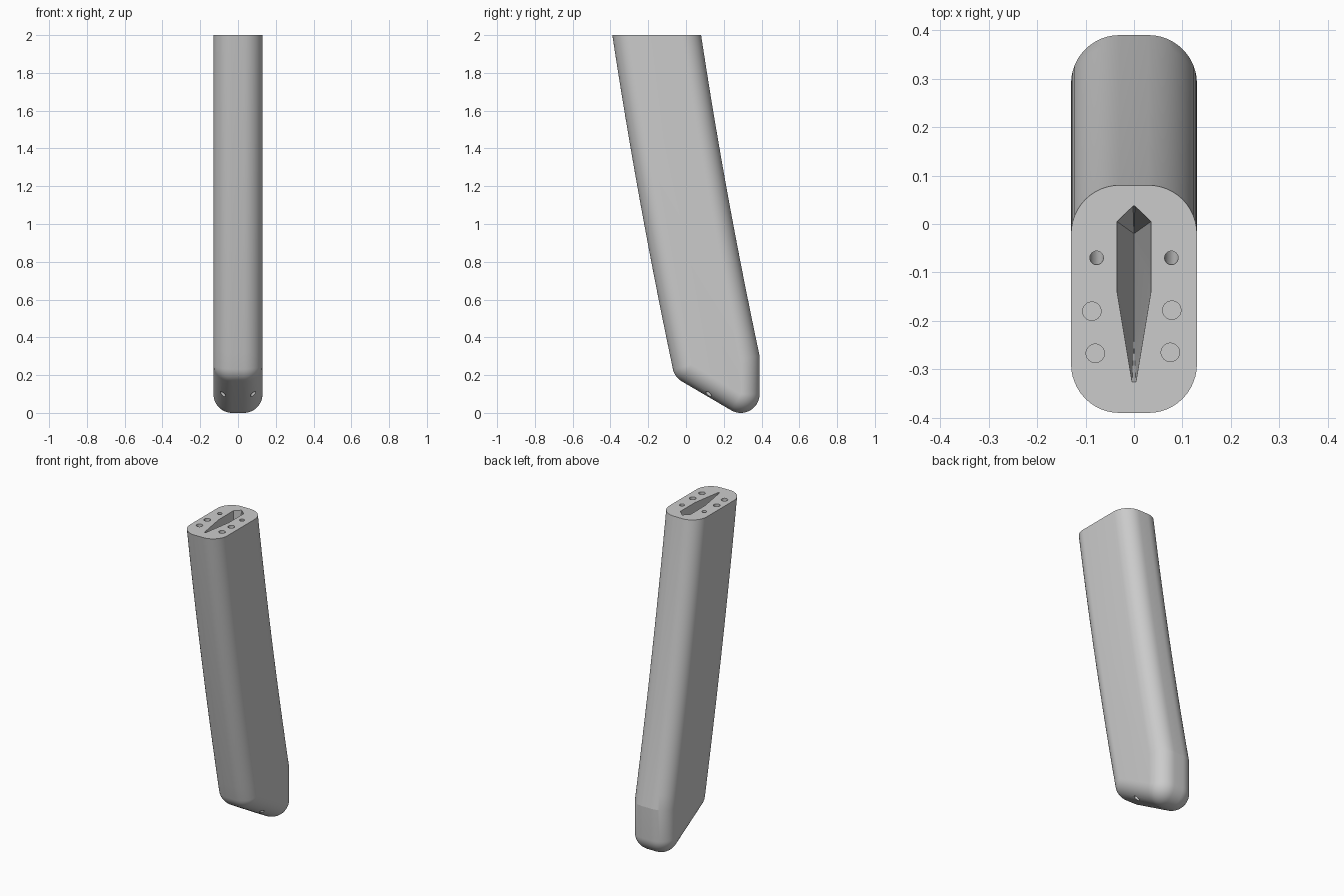
import bpy, bmesh, math
from mathutils import Vector

cube = bpy.data.objects.get("Cube")
if cube:
    bpy.data.objects.remove(cube, do_unlink=True)

HALF_WIDTH, ROUND, TOP, BOW = 0.13, 0.1, 2.0, 0.013

grey = bpy.data.materials.new("light grey")
grey.use_nodes = True
color = (0.6, 0.6, 0.6, 1)
grey.diffuse_color = color
grey.node_tree.nodes["Principled BSDF"].inputs["Base Color"].default_value = color


def make_object(name, bm):
    bmesh.ops.recalc_face_normals(bm, faces=bm.faces)
    mesh = bpy.data.meshes.new(name)
    bm.to_mesh(mesh)
    bm.free()
    mesh.materials.append(grey)
    obj = bpy.data.objects.new(name, mesh)
    bpy.context.collection.objects.link(obj)
    return obj


def bowed_edge(low, high, steps=20):
    """Slightly bowed long edge, running on a little above the top."""
    pts = []
    for i in range(steps + 3):
        t = i / steps
        p = Vector(low).lerp(Vector(high), t) if t <= 1 else \
            Vector(low) + (Vector(high) - Vector(low)) * t
        p.x -= 4 * BOW * t * (1 - t)
        pts.append(p)
    return pts


def arc(center, start, end, steps):
    angles = [math.radians(start + (end - start) * i / steps) for i in range(steps + 1)]
    return [Vector(center) + ROUND * Vector((math.cos(a), math.sin(a))) for a in angles]


# Side outline (y, z): down the front, round the slanted butt, up the back
butt_front = arc((0.0285, 0.253), 192, 240, 7)
butt_back = arc((0.29, ROUND), 240, 360, 16)
front = bowed_edge(butt_front[0], (-0.39, TOP))
back = bowed_edge((0.39, 0.3), (0.08, TOP))
outline = front[:0:-1] + butt_front + butt_back + back

# Inward mitre direction at every outline point
normals = []
for a, b in zip(outline, outline[1:]):
    d = (b - a).normalized()
    normals.append(Vector((-d.y, d.x)))
mitres = []
for a, b in zip(normals[:1] + normals, normals + normals[-1:]):
    mitres.append((a + b) / (1 + a.dot(b)))

# Handle body: outline swept across the width with rounded rims
bm = bmesh.new()
STEPS = 12
rims = [math.radians(90 * i / STEPS) for i in range(STEPS + 1)]
rows = []
for side, angles in ((-1, rims[::-1]), (1, rims)):
    for a in angles:
        x = side * (HALF_WIDTH - ROUND + ROUND * math.sin(a))
        inset = ROUND * (1 - math.cos(a))
        rows.append([bm.verts.new((x, *(p + m * inset))) for p, m in zip(outline, mitres)])
for r, s in zip(rows, rows[1:]):
    for i in range(len(outline) - 1):
        bm.faces.new((r[i], r[i + 1], s[i + 1], s[i]))
bm.faces.new(rows[0])
bm.faces.new(rows[-1])
bmesh.ops.remove_doubles(bm, verts=bm.verts, dist=0.002)
# Flat top
cut = bmesh.ops.bisect_plane(bm, geom=bm.verts[:] + bm.edges[:] + bm.faces[:],
                             plane_co=(0, 0, TOP), plane_no=(0, 0, 1), clear_outer=True)
rim_edges = [e for e in cut["geom_cut"] if isinstance(e, bmesh.types.BMEdge)]
bmesh.ops.contextual_create(bm, geom=rim_edges)
handle = make_object("handle", bm)


def rod(name, start, end, radius):
    """Round cutter between two points."""
    a, b = Vector(start), Vector(end)
    bm = bmesh.new()
    bmesh.ops.create_cone(bm, cap_ends=True, segments=40, radius1=radius,
                          radius2=radius, depth=(b - a).length)
    bm.transform((b - a).to_track_quat("Z", "Y").to_matrix().to_4x4())
    bmesh.ops.translate(bm, verts=bm.verts, vec=(a + b) / 2)
    return make_object(name, bm)


# Long channels running through to the butt
cutters = []
for s in (-1, 1):
    cutters.append(rod("channel_cutter", (s * 0.077, -0.08, 2.1), (s * 0.08, 0.13, 0), 0.014))

# Blind pin holes in the top
for x, y in ((-0.087, -0.18), (0.078, -0.178), (-0.08, -0.267), (0.075, -0.265)):
    cutters.append(rod("pin_hole_cutter", (x, y, 1.75), (x, y, 2.05), 0.019))

# Tapered slot closing to a deep centre line
bm = bmesh.new()
half = ((0.002, 0.037), (0.035, 0.005), (0.035, -0.14), (0.004, -0.326))
for x, y in half:
    for s in (-1, 1):
        for z in (TOP, TOP + 0.05):
            bm.verts.new((s * x, y, z))
for y in (-0.02, -0.23):
    bm.verts.new((0, y, 1.4))
bmesh.ops.convex_hull(bm, input=bm.verts)
cutters.append(make_object("slot_cutter", bm))

# Cut the openings
bpy.context.view_layer.objects.active = handle
for cutter in cutters:
    cutter.hide_render = True
    mod = handle.modifiers.new("opening", "BOOLEAN")
    mod.operation, mod.solver, mod.object = "DIFFERENCE", "EXACT", cutter
    bpy.ops.object.modifier_apply(modifier=mod.name)
    bpy.data.objects.remove(cutter, do_unlink=True)

bpy.ops.object.select_all(action="DESELECT")
handle.select_set(True)
bpy.ops.object.shade_smooth_by_angle(angle=math.radians(10))
